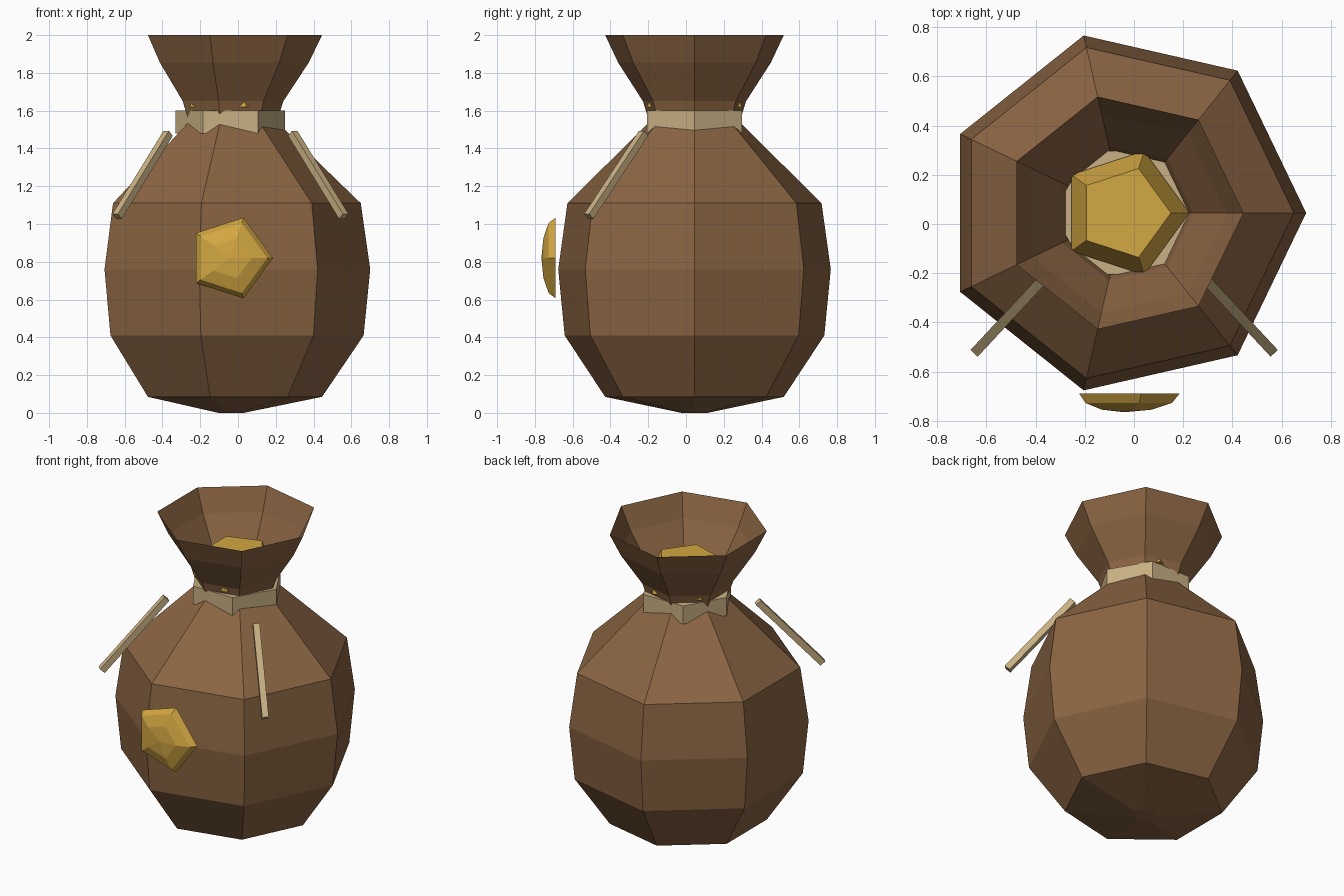
import bpy, bmesh, math
from mathutils import Vector, Matrix

if "Cube" in bpy.data.objects:
    bpy.data.objects.remove(bpy.data.objects["Cube"])

AXIS = Vector((-0.04, 0.045, 0))


def material(name, rgb):
    m = bpy.data.materials.new(name)
    m.use_nodes = True
    m.diffuse_color = (*rgb, 1)
    m.node_tree.nodes["Principled BSDF"].inputs["Base Color"].default_value = (*rgb, 1)
    return m


brown = material("brown leather", (0.258, 0.130, 0.056))
tan = material("tan rope", (0.578, 0.434, 0.227))
gold = material("gold", (0.658, 0.392, 0.056))


def finish(name, bm, mat, matrix):
    bmesh.ops.transform(bm, matrix=matrix, verts=bm.verts)
    mesh = bpy.data.meshes.new(name)
    bm.to_mesh(mesh)
    bm.free()
    mesh.materials.append(mat)
    obj = bpy.data.objects.new(name, mesh)
    bpy.context.collection.objects.link(obj)
    return obj


def lathe(name, sides, profile, mat, matrix, close_top=True):
    """Turn (radius, height) pairs around z, bottom to top."""
    bm = bmesh.new()
    rings = []
    for r, z in profile:
        rings.append([bm.verts.new((r * math.cos(math.tau * i / sides),
                                    r * math.sin(math.tau * i / sides), z))
                      for i in range(sides)])
    for low, high in zip(rings, rings[1:]):
        for i in range(sides):
            j = (i + 1) % sides
            bm.faces.new((low[i], low[j], high[j], high[i]))
    bm.faces.new(rings[0][::-1])
    if close_top:
        bm.faces.new(rings[-1])
    return finish(name, bm, mat, matrix)


upright = Matrix.Translation(AXIS)

# Sack: faceted body, pinched neck and open flared mouth
lathe("sack", 7, [(0.07, 0), (0.485, 0.085), (0.705, 0.41), (0.74, 0.76),
                  (0.69, 1.11), (0.245, 1.54), (0.28, 1.65),
                  (0.415, 1.855), (0.485, 2.0)], brown, upright, close_top=False)

# Hexagonal tie round the neck
lathe("neck_tie", 6, [(0.29, 1.48), (0.29, 1.6)], tan, upright)

# Gold heap inside the mouth
lathe("gold_heap", 5, [(0.265, 1.62), (0.19, 1.79)], gold, upright)

# Flattened gold dome on the front
R, DEPTH = 0.225, 0.075
dome = [(R * math.cos(math.radians(a)), DEPTH * math.sin(math.radians(a)))
        for a in (0, 30, 60, 89)]
lathe("front_emblem", 5, dome, gold,
      Matrix.Translation((-0.04, -0.69, 0.82)) @ Matrix.Rotation(math.pi / 2, 4, 'X'))

# Loose tie ends sloping down the shoulders
for side, label in ((1, "left"), (-1, "right")):
    top = Vector((AXIS.x + side * 0.33, -0.225, 1.48))
    end = Vector((AXIS.x + side * 0.6, -0.515, 1.04))
    along = (end - top).normalized()
    across = along.cross(Vector((0, 0, 1))).normalized()
    turn = Matrix((across, along.cross(across), along)).transposed().to_4x4()
    bm = bmesh.new()
    bmesh.ops.create_cube(bm, size=1)
    finish("tie_end_" + label, bm, tan,
           Matrix.Translation((top + end) / 2) @ turn
           @ Matrix.Diagonal((0.04, 0.04, (end - top).length, 1)))
